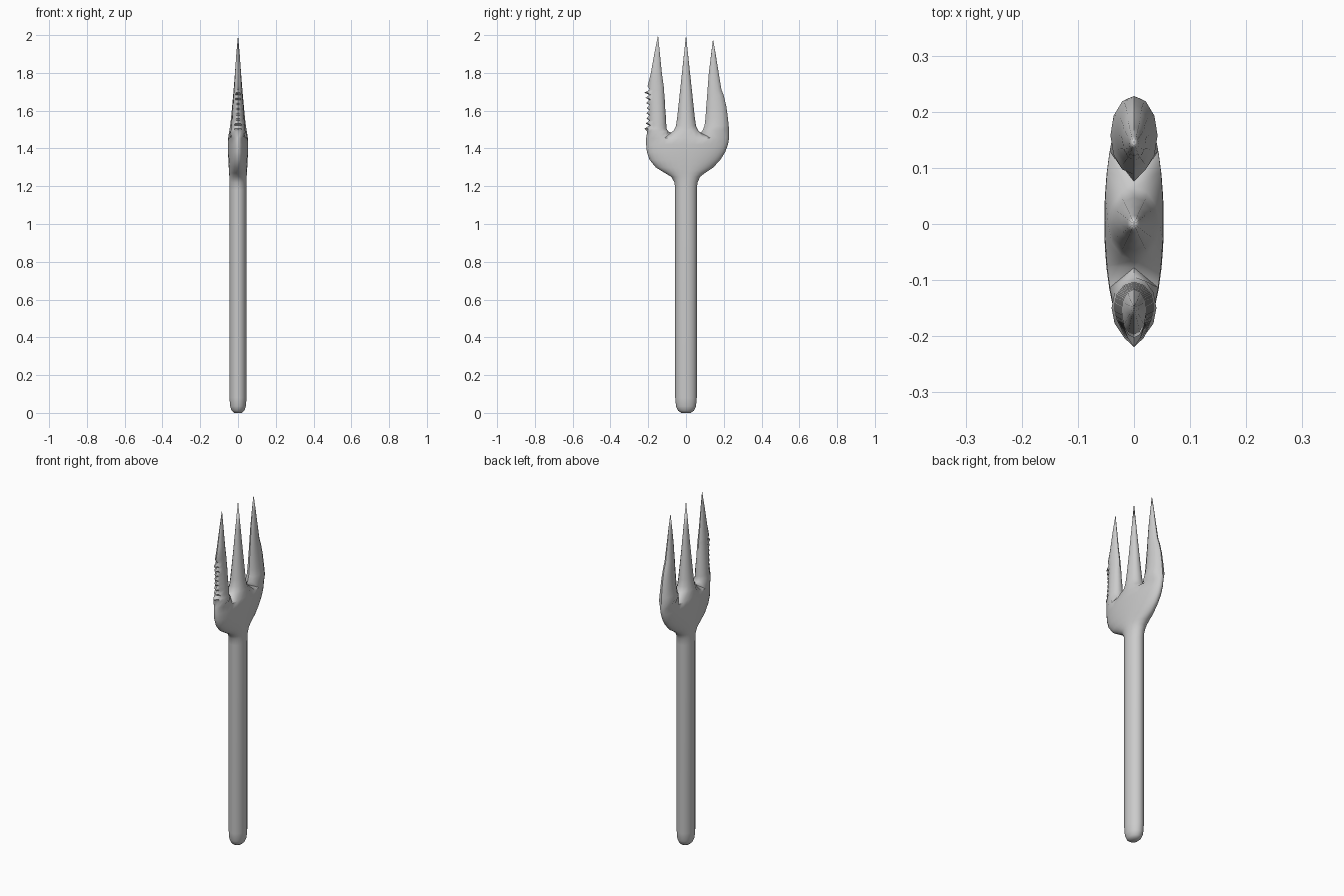
import bpy, bmesh
from math import sin, cos, pi

cube = bpy.data.objects.get("Cube")
if cube:
    bpy.data.objects.remove(cube, do_unlink=True)

steel = bpy.data.materials.new("brushed_grey")
steel.use_nodes = True
GREY = (0.6, 0.6, 0.6, 1)
steel.diffuse_color = GREY
steel.node_tree.nodes["Principled BSDF"].inputs["Base Color"].default_value = GREY

bm = bmesh.new()


def ring(n, z, y0, y1, hx, tooth=0):
    """Oval section between y0 and y1; tooth pushes the -y edge outward."""
    mid, hy = (y0 + y1) / 2, (y1 - y0) / 2
    verts = []
    for i in range(n):
        c, s = cos(2 * pi * i / n), sin(2 * pi * i / n)
        push = tooth * max(0, c) ** 4
        verts.append(bm.verts.new((hx * s, mid - hy * c - push, z)))
    return verts


def bridge(a, b):
    for i in range(len(a)):
        j = (i + 1) % len(a)
        bm.faces.new((a[i], a[j], b[j], b[i]))


def grow(loop, sections, tip):
    """Loft a tine from a loop of the head up to a point."""
    for sec in sections:
        nxt = ring(len(loop), *sec)
        bridge(loop, nxt)
        loop = nxt
    apex = bm.verts.new((0, *tip))
    for i in range(len(loop)):
        bm.faces.new((loop[i], loop[(i + 1) % len(loop)], apex))


# Handle and head: z, -y edge, +y edge, half thickness
body = [
    (0.0, -.025, .025, .02), (.012, -.042, .042, .033), (.035, -.053, .053, .042),
    (.08, -.057, .057, .045), (1.18, -.057, .057, .045), (1.22, -.061, .061, .045),
    (1.25, -.078, .075, .046), (1.27, -.112, .1, .047), (1.3, -.16, .145, .049),
    (1.34, -.193, .182, .051), (1.38, -.207, .207, .053), (1.42, -.211, .222, .053),
    (1.455, -.211, .228, .052),
]
loop = ring(32, *body[0])
bm.faces.new(loop[::-1])
for sec in body[1:]:
    nxt = ring(32, *sec)
    bridge(loop, nxt)
    loop = nxt

# Valleys between the tines
v1 = bm.verts.new((0, -.078, 1.484))
v2 = bm.verts.new((0, .076, 1.484))
for v, a, b in ((v1, 5, 26), (v2, 10, 21)):
    bm.faces.new((loop[a], loop[a + 1], v))
    bm.faces.new((loop[b], loop[b + 1], v))

# Serrated tine
serrated = [(1.49, -.205, -.094, .04)]
TEETH = 8
for k in range(TEETH):
    t = k / (TEETH - 1)
    z = 1.505 + .19 * t
    sag = .012 * (1 - (2 * t - 1) ** 2)
    inner, thick = -.103 - .013 * t, .036 - .013 * t
    serrated.append((z, -.193, inner, thick, .027 - sag))
    serrated.append((z + .016, -.193, inner, thick, 0))
serrated += [(1.73, -.203, -.118, .021), (1.8, -.186, -.128, .016),
             (1.9, -.168, -.138, .009)]
grow([loop[0], *loop[1:6], v1, *loop[27:32]], serrated, (-.148, 2))

# Middle tine
grow([v1, *loop[6:11], v2, *loop[22:27]],
     [(1.495, -.065, .065, .046), (1.52, -.053, .053, .042), (1.56, -.047, .047, .037),
      (1.7, -.032, .032, .024), (1.85, -.016, .016, .012)], (0, 2))

# Curved outer tine
grow([v2, *loop[11:16], loop[16], *loop[17:22]],
     [(1.495, .088, .228, .042), (1.52, .098, .226, .038), (1.56, .103, .222, .033),
      (1.62, .107, .214, .028), (1.68, .112, .2, .023), (1.71, .114, .188, .021),
      (1.8, .121, .173, .015), (1.9, .133, .157, .008)], (.143, 1.98))

bmesh.ops.recalc_face_normals(bm, faces=bm.faces)
mesh = bpy.data.meshes.new("fork")
bm.to_mesh(mesh)
bm.free()
mesh.materials.append(steel)
fork = bpy.data.objects.new("fork", mesh)
bpy.context.collection.objects.link(fork)

bpy.ops.object.select_all(action='DESELECT')
fork.select_set(True)
bpy.context.view_layer.objects.active = fork
bpy.ops.object.shade_smooth_by_angle(angle=pi / 4)
